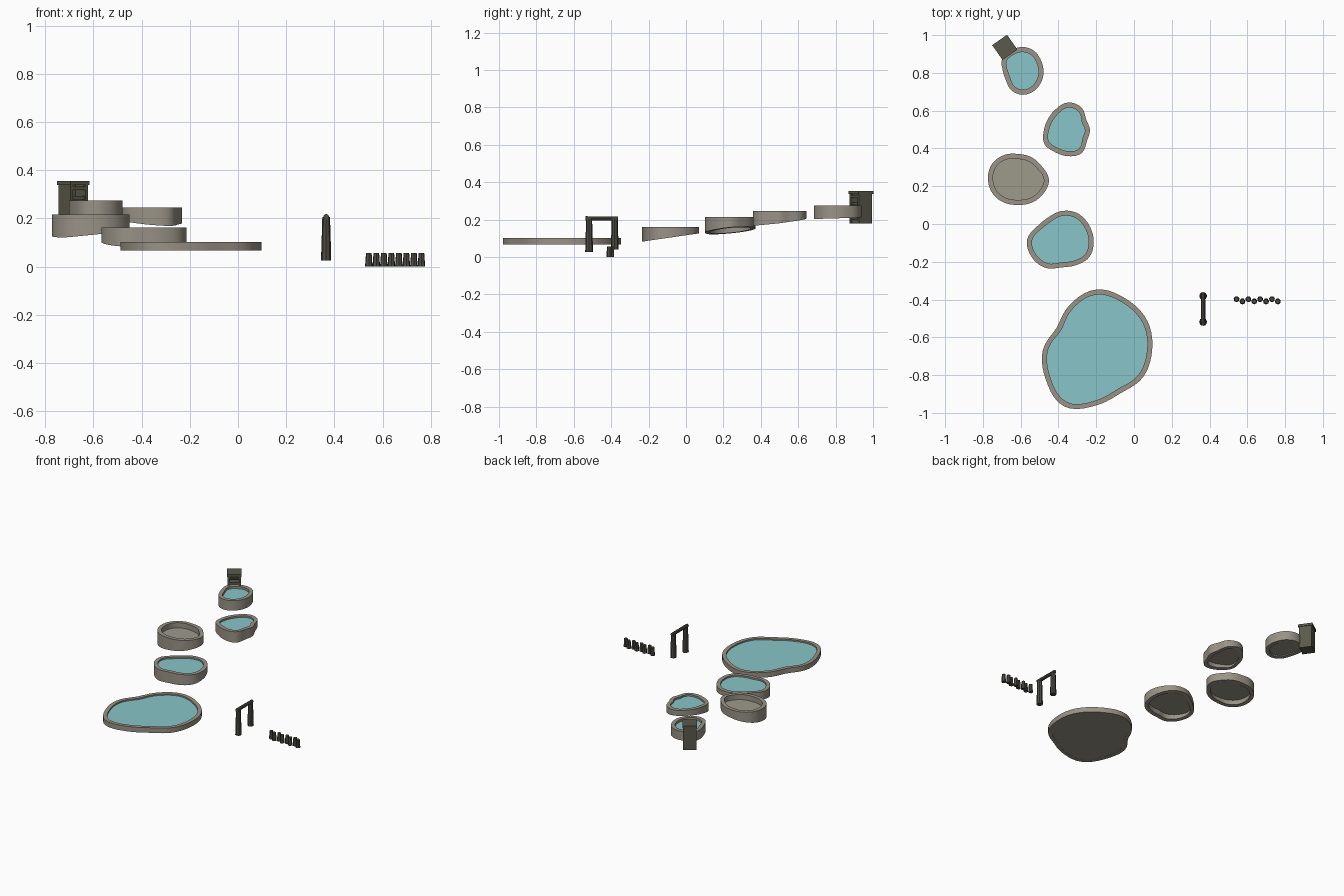
import bpy, bmesh, math
from mathutils import Vector, Matrix

default = bpy.data.objects.get("Cube")
if default:
    bpy.data.objects.remove(default)


def material(name, rgb):
    mat = bpy.data.materials.new(name)
    mat.use_nodes = True
    color = (*rgb, 1)
    mat.diffuse_color = color
    mat.node_tree.nodes["Principled BSDF"].inputs["Base Color"].default_value = color
    return mat


stone = material("grey stone", (.32, .29, .24))
silt = material("dry silt", (.34, .32, .26))
water = material("turquoise water", (.25, .56, .58))
timber = material("dark timber", (.075, .07, .055))
planks = material("olive planks", (.1, .1, .07))


def finish(name, bm, mats, smooth=True):
    bmesh.ops.recalc_face_normals(bm, faces=bm.faces)
    mesh = bpy.data.meshes.new(name)
    bm.to_mesh(mesh)
    bm.free()
    for mat in mats:
        mesh.materials.append(mat)
    obj = bpy.data.objects.new(name, mesh)
    bpy.context.collection.objects.link(obj)
    if smooth:
        bpy.ops.object.select_all(action='DESELECT')
        obj.select_set(True)
        bpy.context.view_layer.objects.active = obj
        bpy.ops.object.shade_smooth_by_angle(angle=math.radians(35))
    return obj


def outline(center, radii, inset=0, steps=5):
    """Closed smooth curve through radii spaced evenly round a centre."""
    n = len(radii)
    points = []
    for i in range(n * steps):
        k, t = i // steps, (i % steps) / steps
        a, b, c, d = (radii[(k + j) % n] / 1000 for j in (-1, 0, 1, 2))
        r = b + t / 2 * (c - a + t * (2*a - 5*b + 4*c - d + t * (3*(b - c) + d - a)))
        angle = math.tau * i / (n * steps)
        points.append(Vector(center) + (r - inset) * Vector((math.cos(angle), math.sin(angle))))
    return points


def bridge(bm, low, high):
    n = len(low)
    for i in range(n):
        j = (i + 1) % n
        bm.faces.new((low[i], low[j], high[j], high[i]))


def pool(name, center, radii, top, ground, floor_top, floor_base, fill):
    """Stone ring whose foot follows the sloping ground, with a floor slab."""
    bm = bmesh.new()
    outer, inner = outline(center, radii), outline(center, radii, .027)
    rings = []
    for curve, height in ((outer, ground), (outer, lambda x, y: top),
                          (inner, lambda x, y: top), (inner, ground)):
        rings.append([bm.verts.new((p.x, p.y, height(p.x, p.y))) for p in curve])
    for i in range(4):
        bridge(bm, rings[i], rings[(i + 1) % 4])
    finish(name + "_wall", bm, [stone])

    bm = bmesh.new()
    edge = outline(center, radii, .024)
    low, high = ([bm.verts.new((p.x, p.y, z)) for p in edge] for z in (floor_base, floor_top))
    bridge(bm, low, high)
    bm.faces.new(low)
    surface = bm.faces.new(high)
    surface.material_index = 1
    finish(name + "_floor", bm, [stone, fill])


# Chain of pools, lowest first
pool("large_pool", (-.2, -.67),
     (296, 313, 316, 323, 280, 242, 283, 308, 341, 290, 260, 285),
     .102, lambda x, y: .066, .092, .067, water)
pool("second_pool", (-.386, -.085),
     (172, 168, 166, 153, 138, 146, 180, 180, 169, 145, 154, 175),
     .161, lambda x, y: .08 + .145 * (y + .25), .15, .122, water)
pool("dry_pool", (-.614, .233),
     (164, 145, 140, 138, 152, 162, 159, 152, 140, 132, 140, 152),
     .215, lambda x, y: .13 + .1 * max(y - .12, 0) + .1 * (x + .62), .178, .158, silt)
pool("fourth_pool", (-.35, .497),
     (117, 112, 140, 146, 128, 121, 127, 144, 135, 138, 142, 116),
     .246, lambda x, y: .172 + .12 * (y - .36) - .07 * (x + .35), .234, .205, water)
pool("upper_pool", (-.587, .81),
     (108, 110, 121, 127, 127, 128, 107, 104, 120, 126, 120, 112),
     .275, lambda x, y: .203 + .03 * (y - .68), .258, .213, water)


# Spring house: open towards the upper pool
house = Matrix.Translation((-.684, .935, 0)) @ Matrix.Rotation(math.radians(35), 4, 'Z')


def house_box(name, x, y, z, size):
    bm = bmesh.new()
    bmesh.ops.create_cube(bm, size=1)
    bm.transform(house @ Matrix.Translation((x, y, z)) @ Matrix.Diagonal((*size, 1)))
    finish(name, bm, [planks], smooth=False)


for side, sign in (("left", 1), ("right", -1)):
    house_box(side + "_house_wall", sign * .038, 0, .26, (.012, .086, .16))
house_box("back_house_wall", 0, .036, .26, (.07, .014, .16))
house_box("house_floor", 0, 0, .19, (.07, .08, .02))
house_box("house_lintel", 0, -.036, .325, (.07, .012, .014))
house_box("house_spout", 0, -.012, .285, (.066, .05, .014))
house_box("house_roof", 0, 0, .346, (.096, .096, .016))


def log(name, start, end, r_start, r_end, sides=8):
    start, end = Vector(start), Vector(end)
    axis = end - start
    bm = bmesh.new()
    bmesh.ops.create_cone(bm, cap_ends=True, segments=sides, radius1=r_start,
                          radius2=r_end, depth=axis.length)
    turn = axis.to_track_quat('Z', 'Y').to_matrix().to_4x4()
    bm.transform(Matrix.Translation((start + end) / 2) @ turn)
    finish(name, bm, [timber], smooth=False)


# Log gate
for label, y, foot in (("front", -.518, .026), ("back", -.381, .04)):
    log(label + "_gate_post", (.366, y, foot), (.366, y, .205), .021, .016)
log("gate_beam", (.366, -.537, .206), (.366, -.363, .206), .012, .011)

# Zigzag row of short stakes
for i in range(8):
    x, y = .543 + .0312 * i, -.398 - .012 * (i % 2)
    log(f"stake_{i + 1}", (x, y, 0), (x, y, .056), .016, .012, 7)
